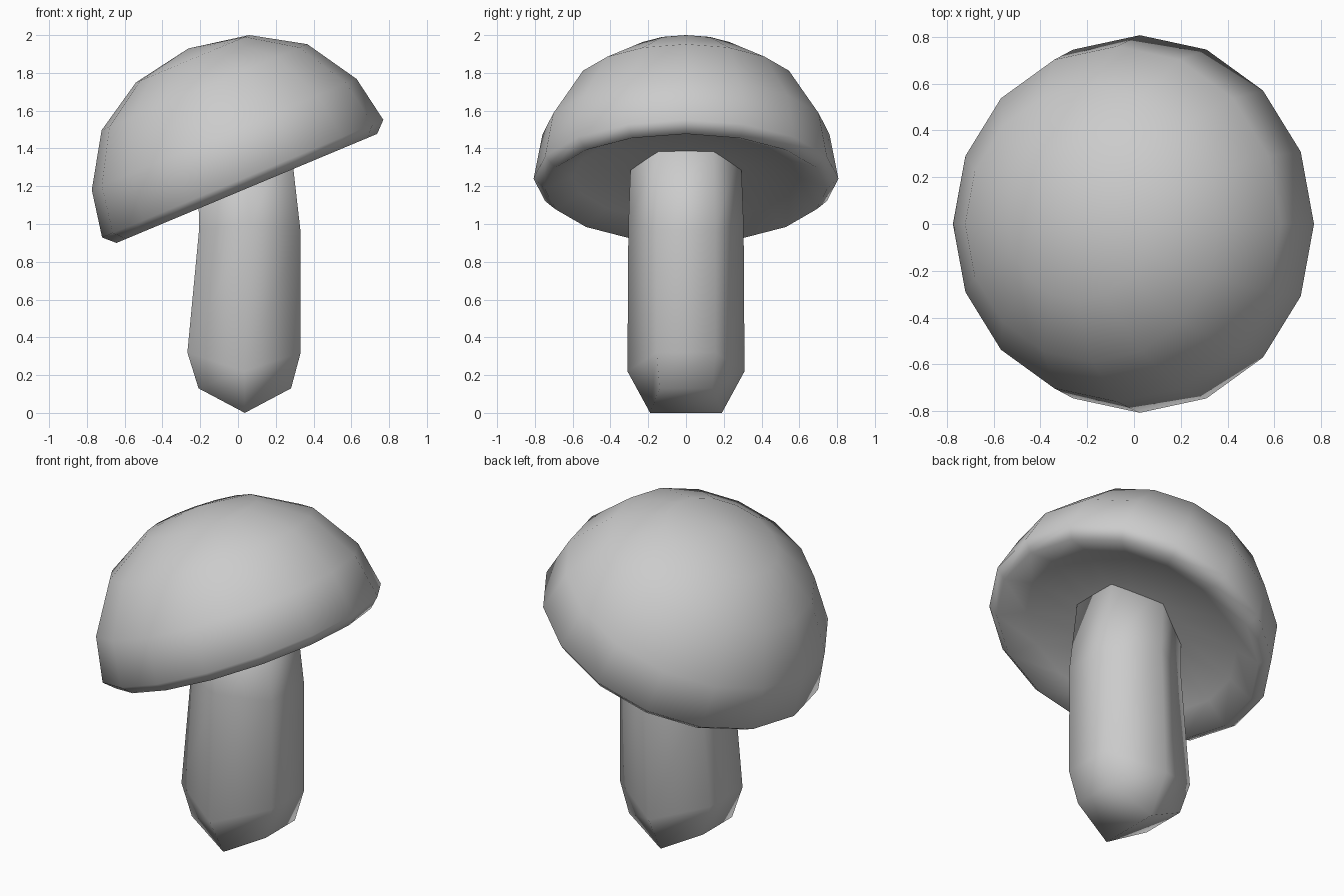
import bpy, bmesh
from math import cos, sin, tau, radians

if "Cube" in bpy.data.objects:
    bpy.data.objects.remove(bpy.data.objects["Cube"])


def finish(name, bm):
    bmesh.ops.recalc_face_normals(bm, faces=bm.faces)
    mesh = bpy.data.meshes.new(name)
    bm.to_mesh(mesh)
    bm.free()
    for p in mesh.polygons:
        p.use_smooth = True
    ob = bpy.data.objects.new(name, mesh)
    bpy.context.collection.objects.link(ob)
    return ob


def bridge(bm, rings):
    for a, b in zip(rings, rings[1:]):
        n = len(a)
        for i in range(n):
            j = (i + 1) % n
            bm.faces.new((a[i], a[j], b[j], b[i]))


# Cap: 16-sided lathe of (radius, height), with a slightly hollow underside
profile = [(0.30, 0.035), (0.60, 0.01), (0.748, -0.056), (0.807, 0),
           (0.76, 0.254), (0.59, 0.525), (0.325, 0.688)]
bm = bmesh.new()
rings = [[bm.verts.new((r * cos(i * tau / 16), r * sin(i * tau / 16), z))
          for i in range(16)] for r, z in profile]
bridge(bm, rings)
for ring, z in ((rings[0], 0.045), (rings[-1], 0.747)):
    pole = bm.verts.new((0, 0, z))
    for i in range(16):
        bm.faces.new((ring[i], ring[(i + 1) % 16], pole))
cap = finish("cap", bm)
cap.location = (0.025, 0, 1.24)
cap.rotation_euler = (0, radians(-22.7), 0)

# Stem: bent six-sided column
# (centre x, half width x, front/back y, side y, side z, front/back z)
sections = [(0.036, 0.245, 0.19, 0.14, 0.13, 0.0),
            (0.032, 0.30, 0.31, 0.155, 0.32, 0.22),
            (0.062, 0.268, 0.305, 0.155, 0.97, 1.0),
            (0.03, 0.245, 0.29, 0.145, 1.45, 1.4)]
bm = bmesh.new()
rings = []
for cx, w, y, sy, sz, z in sections:
    pts = [(cx + w, -sy, sz), (cx + w, sy, sz), (cx, y, z),
           (cx - w, sy, sz), (cx - w, -sy, sz), (cx, -y, z)]
    rings.append([bm.verts.new(p) for p in pts])
bridge(bm, rings)
# Creased foot and hidden top
for r in (rings[0], rings[-1]):
    bm.faces.new((r[5], r[0], r[1], r[2]))
    bm.faces.new((r[2], r[3], r[4], r[5]))
finish("stem", bm)
